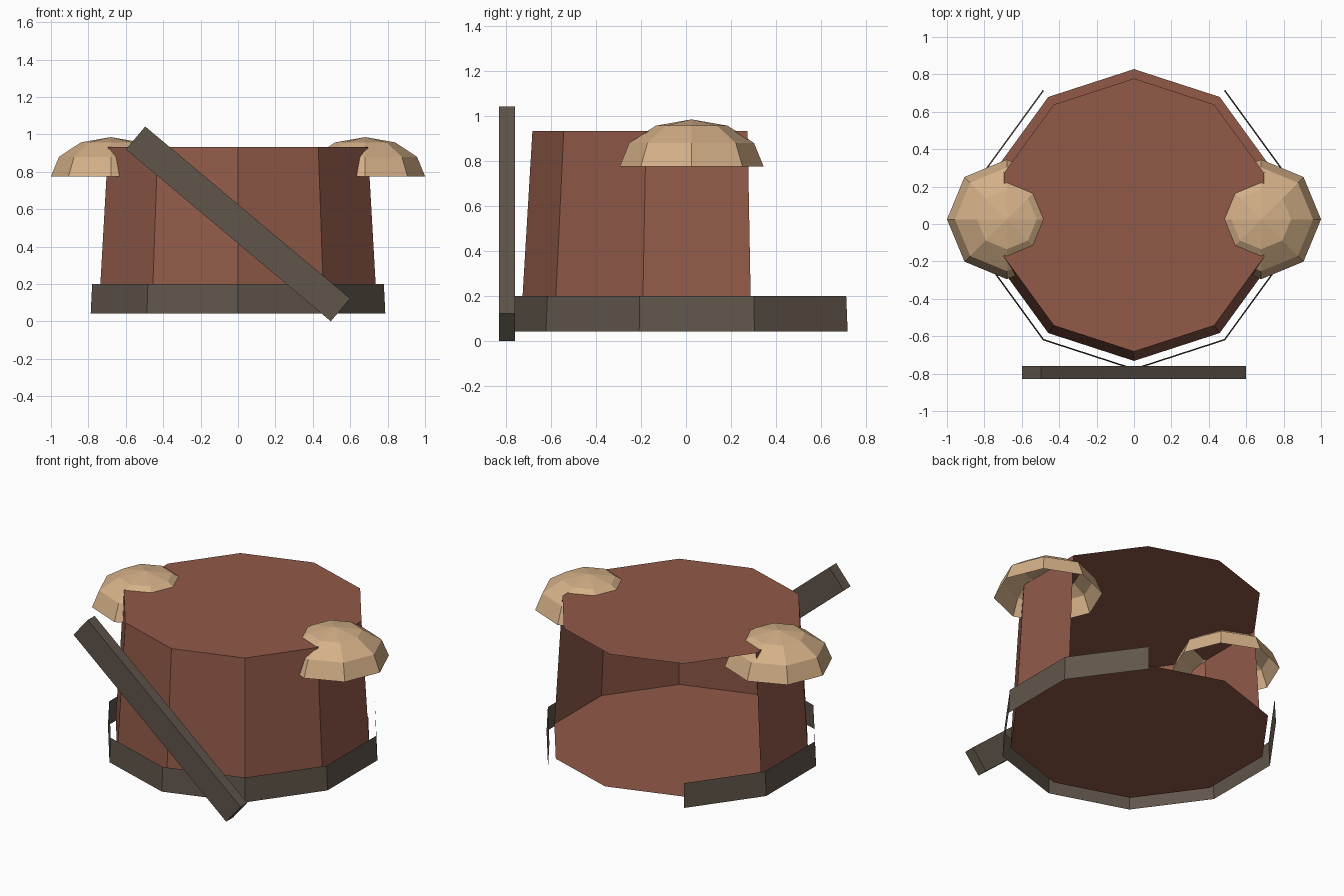
import bpy, math
from mathutils import Matrix

if "Cube" in bpy.data.objects:
    bpy.data.objects.remove(bpy.data.objects["Cube"])

CY = 0.048  # depth centre of the body


def material(name, rgb):
    m = bpy.data.materials.new(name)
    m.diffuse_color = (*rgb, 1)
    m.use_nodes = True
    m.node_tree.nodes["Principled BSDF"].inputs["Base Color"].default_value = m.diffuse_color
    return m


BROWN = material("red_brown", (0.283, 0.102, 0.066))
TAN = material("tan", (0.658, 0.434, 0.246))
GREY = material("warm_grey", (0.117, 0.091, 0.070))


def add_object(name, verts, faces, mat):
    mesh = bpy.data.meshes.new(name)
    mesh.from_pydata(verts, [], faces)
    mesh.materials.append(mat)
    ob = bpy.data.objects.new(name, mesh)
    bpy.context.collection.objects.link(ob)
    return ob


def ring(r, z, n, cx=0, cy=0, start=0):
    return [(cx + r * math.cos(start + math.tau * i / n),
             cy + r * math.sin(start + math.tau * i / n), z) for i in range(n)]


def wall(n, first, count):
    # quads joining a lower ring to the upper ring, a run of sides only
    sides = [(first + i) % n for i in range(count)]
    return [(i, (i + 1) % n, (i + 1) % n + n, i + n) for i in sides]


# Body: ten-sided, both caps whole, four back sides left open
start = math.radians(90)
body = ring(0.78, 0.095, 10, 0, CY, start) + ring(0.73, 0.933, 10, 0, CY, start)
caps = [tuple(reversed(range(10))), tuple(range(10, 20))]
add_object("body", body, wall(10, 2, 6) + caps, BROWN)

# Belt: thin open band, two back sides left open
belt = ring(0.828, 0.043, 10, 0, CY, start) + ring(0.82, 0.2, 10, 0, CY, start)
add_object("belt", belt, wall(10, 1, 8), GREY)

# Diagonal strap across the front
bpy.ops.mesh.primitive_cube_add(size=1)
strap = bpy.context.object
strap.name = "strap"
strap.data.transform(Matrix.Translation((0, -0.795, 0.521))
                     @ Matrix.Rotation(math.radians(40), 4, 'Y')
                     @ Matrix.Diagonal((1.43, 0.07, 0.16, 1)))
strap.data.materials.append(GREY)

# Shoulder pads: open eight-sided flattened domes
for side, label in ((-1, "left"), (1, "right")):
    verts, faces = [], []
    for k in range(3):
        a = math.radians(30 * k)
        verts += ring(0.32 * math.cos(a), 0.775 + 0.21 * math.sin(a), 8, side * 0.68, 0.025)
    for k in range(2):
        faces += [tuple(v + 8 * k for v in f) for f in wall(8, 0, 8)]
    verts.append((side * 0.68, 0.025, 0.985))
    faces += [(16 + i, 16 + (i + 1) % 8, 24) for i in range(8)]
    add_object("shoulder_pad_" + label, verts, faces, TAN)
